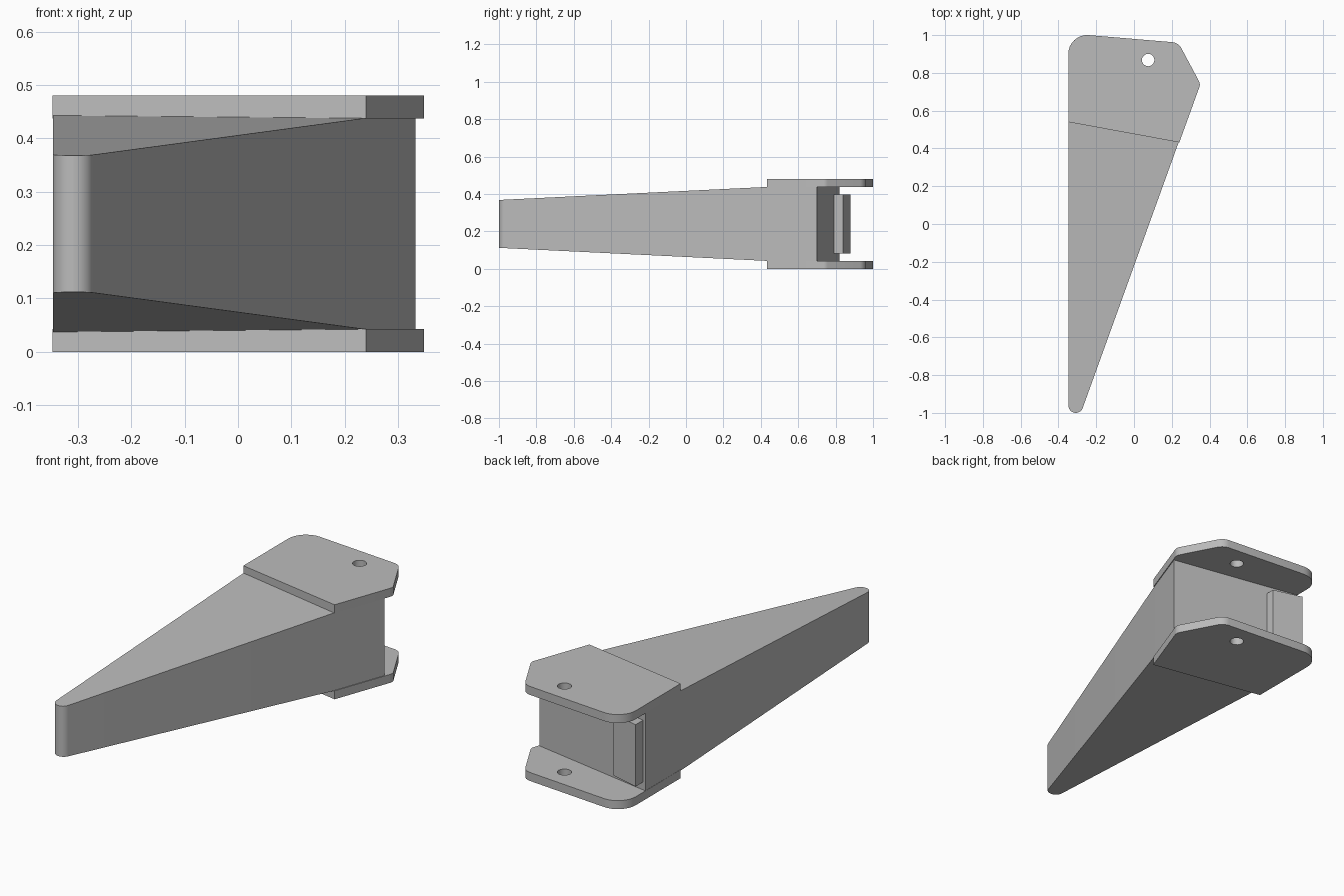
import bpy, bmesh, math
from mathutils import Vector

old = bpy.data.objects.get("Cube")
if old:
    bpy.data.objects.remove(old, do_unlink=True)

grey = bpy.data.materials.new("plain grey")
grey.use_nodes = True
COLOUR = (0.5, 0.5, 0.5, 1)
grey.diffuse_color = COLOUR
grey.node_tree.nodes["Principled BSDF"].inputs["Base Color"].default_value = COLOUR

MID = 0.24  # height of the symmetry plane


def rounded(corners, steps=8):
    """Outline from (x, y, radius) corners, with a tangent arc at each."""
    pts = []
    for i, (x, y, r) in enumerate(corners):
        p = Vector((x, y))
        if r == 0:
            pts.append(p)
            continue
        a = (Vector(corners[i - 1][:2]) - p).normalized()
        b = (Vector(corners[(i + 1) % len(corners)][:2]) - p).normalized()
        half = a.angle(b) / 2
        centre = p + (a + b).normalized() * r / math.sin(half)
        start = p + a * r / math.tan(half) - centre
        end = p + b * r / math.tan(half) - centre
        sweep = start.angle_signed(end)
        for k in range(steps + 1):
            t = -sweep * k / steps
            c, s = math.cos(t), math.sin(t)
            pts.append(centre + Vector((c * start.x - s * start.y,
                                        s * start.x + c * start.y)))
    return pts


def circle(x, y, r, n=24):
    return [Vector((x + r * math.cos(math.tau * k / n),
                    y + r * math.sin(math.tau * k / n))) for k in range(n)]


def prism(name, loops, z0, z1, height_rule=None):
    """Extrude an outline, with optional holes, between two heights."""
    bm = bmesh.new()
    for loop in loops:
        vs = [bm.verts.new((p.x, p.y, z0)) for p in loop]
        for i, v in enumerate(vs):
            bm.edges.new((vs[i - 1], v))
    if len(loops) == 1:
        bm.faces.new(vs)
    else:
        bmesh.ops.triangle_fill(bm, edges=bm.edges[:], use_beauty=True)
    ext = bmesh.ops.extrude_face_region(bm, geom=bm.faces[:], use_keep_orig=True)
    for g in ext["geom"]:
        if isinstance(g, bmesh.types.BMVert):
            g.co.z = z1
    if height_rule:
        for v in bm.verts:
            v.co.z = MID + math.copysign(height_rule(v.co.y), v.co.z - MID)
    bmesh.ops.recalc_face_normals(bm, faces=bm.faces[:])
    mesh = bpy.data.meshes.new(name)
    bm.to_mesh(mesh)
    bm.free()
    mesh.materials.append(grey)
    obj = bpy.data.objects.new(name, mesh)
    bpy.context.collection.objects.link(obj)
    bpy.ops.object.select_all(action="DESELECT")
    obj.select_set(True)
    bpy.context.view_layer.objects.active = obj
    bpy.ops.object.shade_smooth_by_angle(angle=math.radians(30))
    return obj


# Tapered arm: narrow rounded tip, growing taller until it meets the plates
arm = rounded([(-0.347, -1, 0.039), (-0.281, -1, 0.039),
               (0.333, 0.70, 0), (-0.347, 0.822, 0)])
prism("tapered_arm", [arm], 0, 0.48, lambda y: 0.128 + 0.0486 * (y + 1))

# Two mounting plates with a pin hole
plate = rounded([(-0.348, 0.54, 0), (0.24, 0.432, 0), (0.352, 0.741, 0.04),
                 (0.235, 0.96, 0.06), (-0.348, 1.009, 0.1)])
hole = circle(0.075, 0.868, 0.033)
prism("lower_plate", [plate, hole], 0, 0.043)
prism("upper_plate", [plate, hole], 0.437, 0.48)

# Wedge-shaped stop on the rear face
stop = [Vector(p) for p in ((-0.18, 0.78), (-0.18, 0.84), (-0.333, 0.88), (-0.333, 0.81))]
prism("rear_stop", [stop], 0.083, 0.397)
